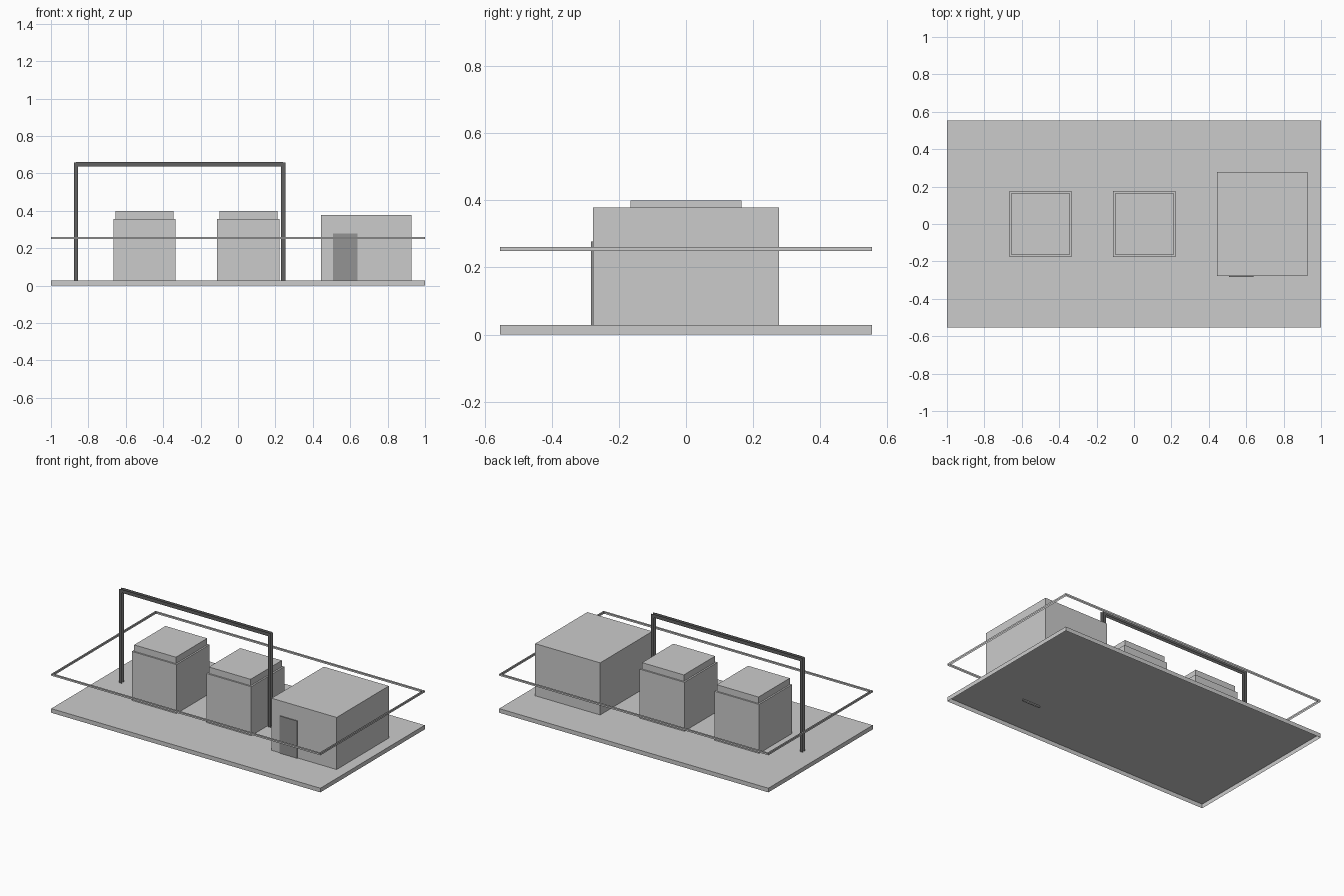
import bpy

if "Cube" in bpy.data.objects:
    bpy.data.objects.remove(bpy.data.objects["Cube"])


def grey(name, srgb):
    """Plain grey material from a display brightness."""
    mat = bpy.data.materials.new(name)
    v = ((srgb + 0.055) / 1.055) ** 2.4
    mat.diffuse_color = (v, v, v, 1)
    mat.use_nodes = True
    mat.node_tree.nodes["Principled BSDF"].inputs["Base Color"].default_value = mat.diffuse_color
    return mat


ROOF = grey("roof_grey", 0.90)
WALL = grey("wall_grey", 0.77)
SLAB = grey("slab_grey", 0.785)
DOOR = grey("door_grey", 0.58)
STEEL = grey("steel_grey", 0.38)
RAIL = grey("rail_grey", 0.77)


def mesh_object(name, verts, faces, *mats):
    mesh = bpy.data.meshes.new(name)
    mesh.from_pydata(verts, [], faces)
    for mat in mats:
        mesh.materials.append(mat)
    obj = bpy.data.objects.new(name, mesh)
    bpy.context.collection.objects.link(obj)
    return obj


def open_box(name, x, y, z, side, top):
    """Box without a bottom, from (min, max) ranges on each axis."""
    verts = [(a, b, c) for a in x for b in y for c in z]
    faces = [(0, 1, 3, 2), (4, 6, 7, 5), (0, 4, 5, 1),
             (2, 3, 7, 6), (1, 5, 7, 3)]
    obj = mesh_object(name, verts, faces, side, top)
    obj.data.polygons[4].material_index = 1
    return obj


# ground slab, open underneath
W, D, TOP = 1.0, 0.554, 0.028
open_box("base_slab", (-W, W), (-D, D), (0, TOP), SLAB, SLAB)

# two square tanks with slightly smaller lids
for i, cx in enumerate((-0.5, 0.055), 1):
    for part, hx, hy, z in (("body", 0.166, 0.176, (TOP, 0.357)),
                            ("lid", 0.155, 0.166, (0.357, 0.4))):
        open_box(f"tank_{i}_{part}", (cx - hx, cx + hx), (-hy, hy), z, WALL, ROOF)

# building and its door
open_box("building", (0.444, 0.927), (-0.277, 0.277), (TOP, 0.378), WALL, ROOF)
open_box("building_door", (0.507, 0.638), (-0.283, -0.275), (0.018, 0.278), DOOR, DOOR)

# perimeter rail: outer and inner upright strips following the slab edge
for name, inset in (("rail_outer", 0), ("rail_inner", 0.011)):
    w, d = W - inset, D - inset
    verts = [(x, y, z) for z in (0.249, 0.261)
             for x, y in ((-w, -d), (w, -d), (w, d), (-w, d))]
    faces = [(i, (i + 1) % 4, 4 + (i + 1) % 4, 4 + i) for i in range(4)]
    mesh_object(name, verts, faces if not inset else [f[::-1] for f in faces], RAIL)

# overhead gantry: paired flat plates for the posts and beam
plates = {"gantry_left_post": (-0.878, -0.855, TOP, 0.658),
          "gantry_right_post": (0.23, 0.253, TOP, 0.658),
          "gantry_beam": (-0.867, 0.241, 0.636, 0.66)}
for name, (x0, x1, z0, z1) in plates.items():
    verts = [(x, y, z) for y in (-0.011, 0.011)
             for x, z in ((x0, z0), (x1, z0), (x1, z1), (x0, z1))]
    mesh_object(name, verts, [(0, 1, 2, 3), (7, 6, 5, 4)], STEEL)
